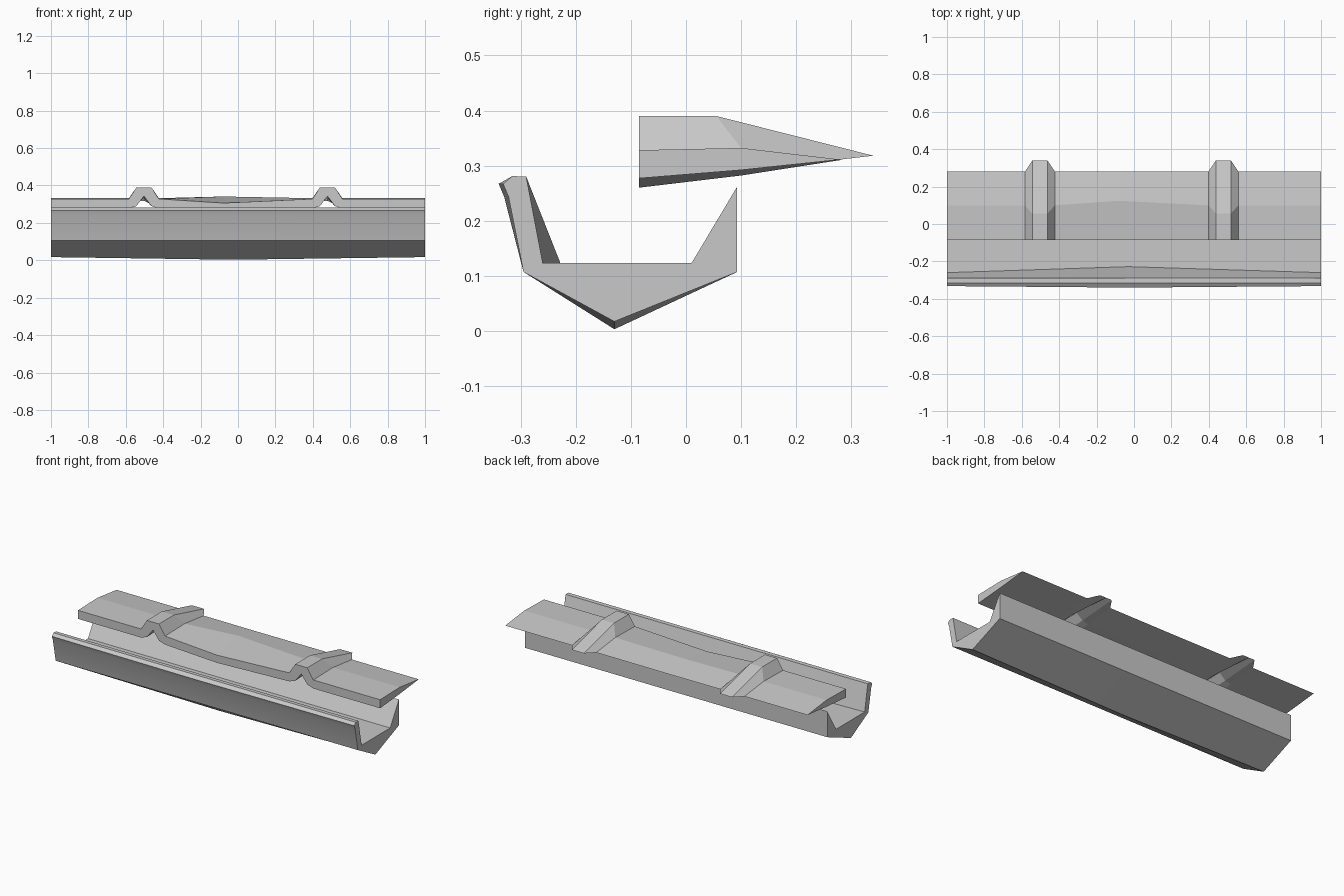
import bpy
import bmesh
import math

cube = bpy.data.objects.get("Cube")
if cube:
    bpy.data.objects.remove(cube, do_unlink=True)

grey = bpy.data.materials.new("plain grey")
grey.use_nodes = True
colour = (0.58, 0.58, 0.58, 1)
grey.diffuse_color = colour
grey.node_tree.nodes["Principled BSDF"].inputs["Base Color"].default_value = colour


def loft(name, stations):
    """Skin closed (y, z) sections placed along x, and cap both ends."""
    bm = bmesh.new()
    rings = [[bm.verts.new((x, y, z)) for y, z in section] for x, section in stations]
    n = len(rings[0])
    for a, b in zip(rings, rings[1:]):
        for i in range(n):
            j = (i + 1) % n
            bm.faces.new((a[i], a[j], b[j], b[i]))
    bm.faces.new(rings[0])
    bm.faces.new(rings[-1])
    bmesh.ops.recalc_face_normals(bm, faces=bm.faces)
    mesh = bpy.data.meshes.new(name)
    bm.to_mesh(mesh)
    bm.free()
    mesh.materials.append(grey)
    obj = bpy.data.objects.new(name, mesh)
    bpy.context.collection.objects.link(obj)
    return obj


# Lower trough: slightly deeper keel and thicker front wall at mid length
def trough_section(keel, inner, lip):
    return [(-0.295, 0.107), (-0.13, keel), (0.093, 0.107), (0.093, 0.262),
            (0.01, 0.123), (inner, 0.123), (-0.29, 0.28), (-0.315, 0.281),
            (lip, 0.267), (lip + 0.01, 0.243)]


end = trough_section(0.017, -0.26, -0.332)
middle = trough_section(0.003, -0.228, -0.34)
trough = loft("trough", [(-1, end), (-0.03, middle), (1, end)])
bpy.ops.object.select_all(action='DESELECT')
trough.select_set(True)
bpy.context.view_layer.objects.active = trough
bpy.ops.object.shade_smooth_by_angle(angle=math.radians(35))


# Upper plate: wedge section with two raised hollow ribs
def plate_section(top=0.328, low=0.277, mid=(0.1, 0.332), tip=(0.28, 0.311), under=0.292):
    return [(-0.085, low), (-0.085, top), mid, tip, (0.1, under)]


def rib(x):
    crest = dict(top=0.39, mid=(0.055, 0.39), tip=(0.34, 0.318))
    return [(x - 0.08, plate_section()),
            (x - 0.04, plate_section(low=0.29, under=0.30, **crest)),
            (x, plate_section(low=0.343, under=0.333, **crest)),
            (x + 0.04, plate_section(low=0.29, under=0.30, **crest)),
            (x + 0.08, plate_section())]


dip = plate_section(0.306, 0.26, (0.124, 0.341), (0.28, 0.31), 0.282)
flat = plate_section()
loft("ribbed_plate", [(-1, flat)] + rib(-0.503) + [(-0.08, dip)] + rib(0.478) + [(1, flat)])
